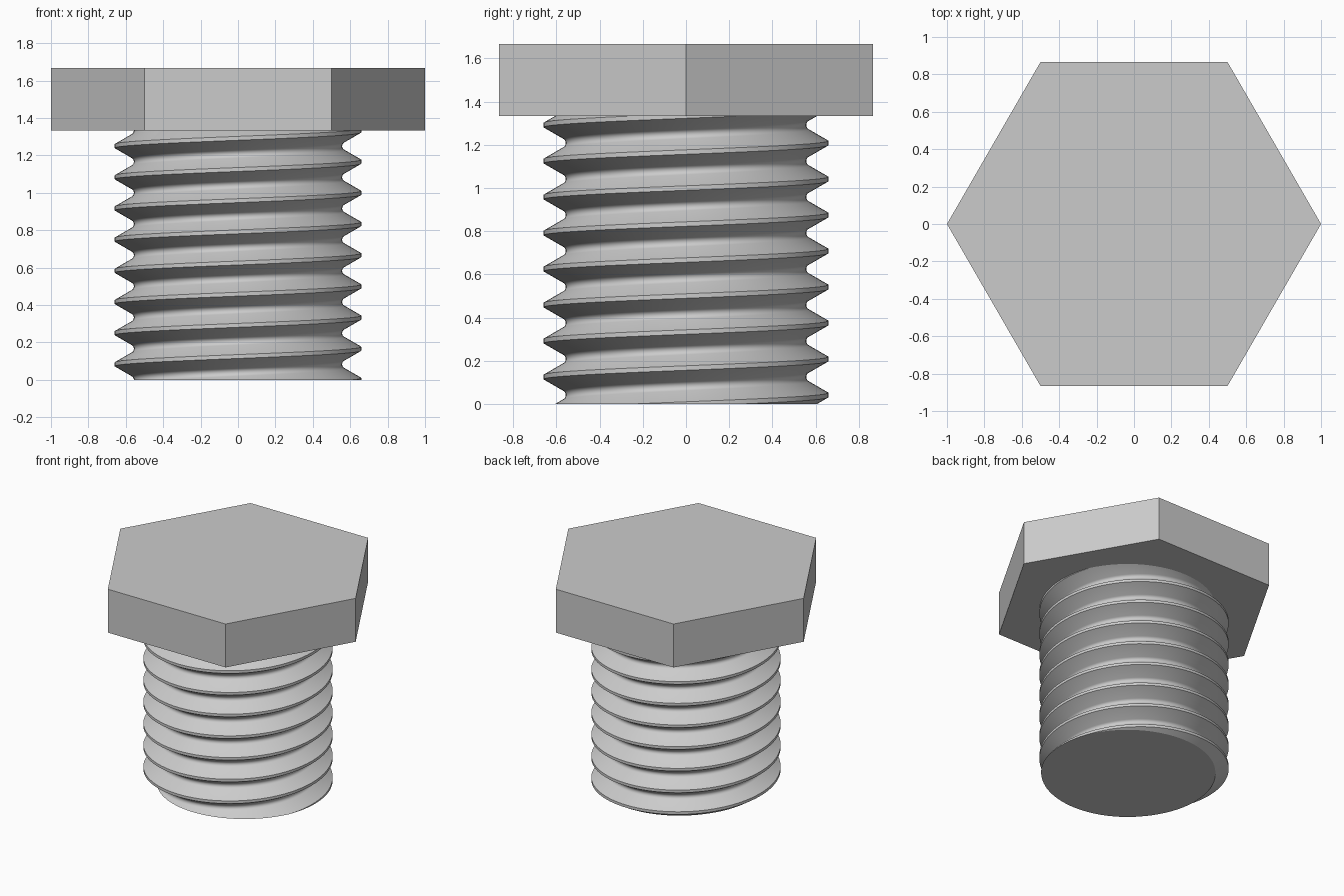
import bpy, bmesh
from math import pi, cos, sin, tan, radians

if "Cube" in bpy.data.objects:
    bpy.data.objects.remove(bpy.data.objects["Cube"])

PITCH = 1 / 6
SHANK_TOP = 4 / 3
HEAD_HEIGHT = 1 / 3
CREST_R = 0.659
SEGMENTS = 96

# Steel material
steel = bpy.data.materials.new("light grey steel")
steel.use_nodes = True
colour = (0.6, 0.6, 0.6, 1)
steel.diffuse_color = colour
steel.node_tree.nodes["Principled BSDF"].inputs["Base Color"].default_value = colour


def add_object(name, bm):
    bmesh.ops.recalc_face_normals(bm, faces=bm.faces)
    mesh = bpy.data.meshes.new(name)
    bm.to_mesh(mesh)
    bm.free()
    mesh.materials.append(steel)
    obj = bpy.data.objects.new(name, mesh)
    bpy.context.collection.objects.link(obj)
    return obj


# Hexagonal head
bm = bmesh.new()
base = bm.faces.new([bm.verts.new((cos(i * pi / 3), sin(i * pi / 3), SHANK_TOP))
                     for i in range(6)])
top = bmesh.ops.extrude_face_region(bm, geom=[base], use_keep_orig=True)["geom"]
bmesh.ops.translate(bm, vec=(0, 0, HEAD_HEIGHT),
                    verts=[v for v in top if isinstance(v, bmesh.types.BMVert)])
add_object("hex_head", bm)

# Thread profile over one pitch: flat crest, 60 degree flanks, rounded root
crest = PITCH / 16
root_r = 0.1443 * PITCH
root_z = PITCH / 2
flank_r = CREST_R - (root_z - crest - root_r * cos(pi / 6)) / tan(pi / 6)
flank_r = CREST_R - (root_z - crest - root_r * cos(pi / 6)) * tan(radians(60))
arc_centre = flank_r + root_r * sin(pi / 6)
profile = [(CREST_R, -crest), (CREST_R, crest)]
for i in range(7):
    a = radians(-60 + 20 * i)
    profile.append((arc_centre - root_r * cos(a), root_z + root_r * sin(a)))

# Sweep the profile along a helix, one ring of points per angle step
bm = bmesh.new()
turns = range(-2, 11)
columns = []
for s in range(SEGMENTS):
    a = 2 * pi * s / SEGMENTS
    columns.append([bm.verts.new((r * cos(a), r * sin(a), z + PITCH * (t + s / SEGMENTS)))
                    for t in turns for r, z in profile])
step = len(profile)
for s in range(SEGMENTS):
    here = columns[s]
    # The last column joins the first one a full pitch further up
    ahead = columns[s + 1] if s + 1 < SEGMENTS else columns[0][step:]
    for k in range(len(ahead) - 1):
        bm.faces.new((here[k], ahead[k], ahead[k + 1], here[k + 1]))

# Cut the shank flat at both ends and cap it
for height, direction in ((0, -1), (SHANK_TOP, 1)):
    cut = bmesh.ops.bisect_plane(
        bm, geom=bm.verts[:] + bm.edges[:] + bm.faces[:], dist=1e-6,
        plane_co=(0, 0, height), plane_no=(0, 0, direction), clear_outer=True)
    rim = [e for e in cut["geom_cut"] if isinstance(e, bmesh.types.BMEdge)]
    bmesh.ops.edgeloop_fill(bm, edges=rim)
shank = add_object("threaded_shank", bm)

# Smooth the thread but keep crest and end edges sharp
bpy.ops.object.select_all(action="DESELECT")
shank.select_set(True)
bpy.context.view_layer.objects.active = shank
bpy.ops.object.shade_smooth_by_angle(angle=radians(28))
